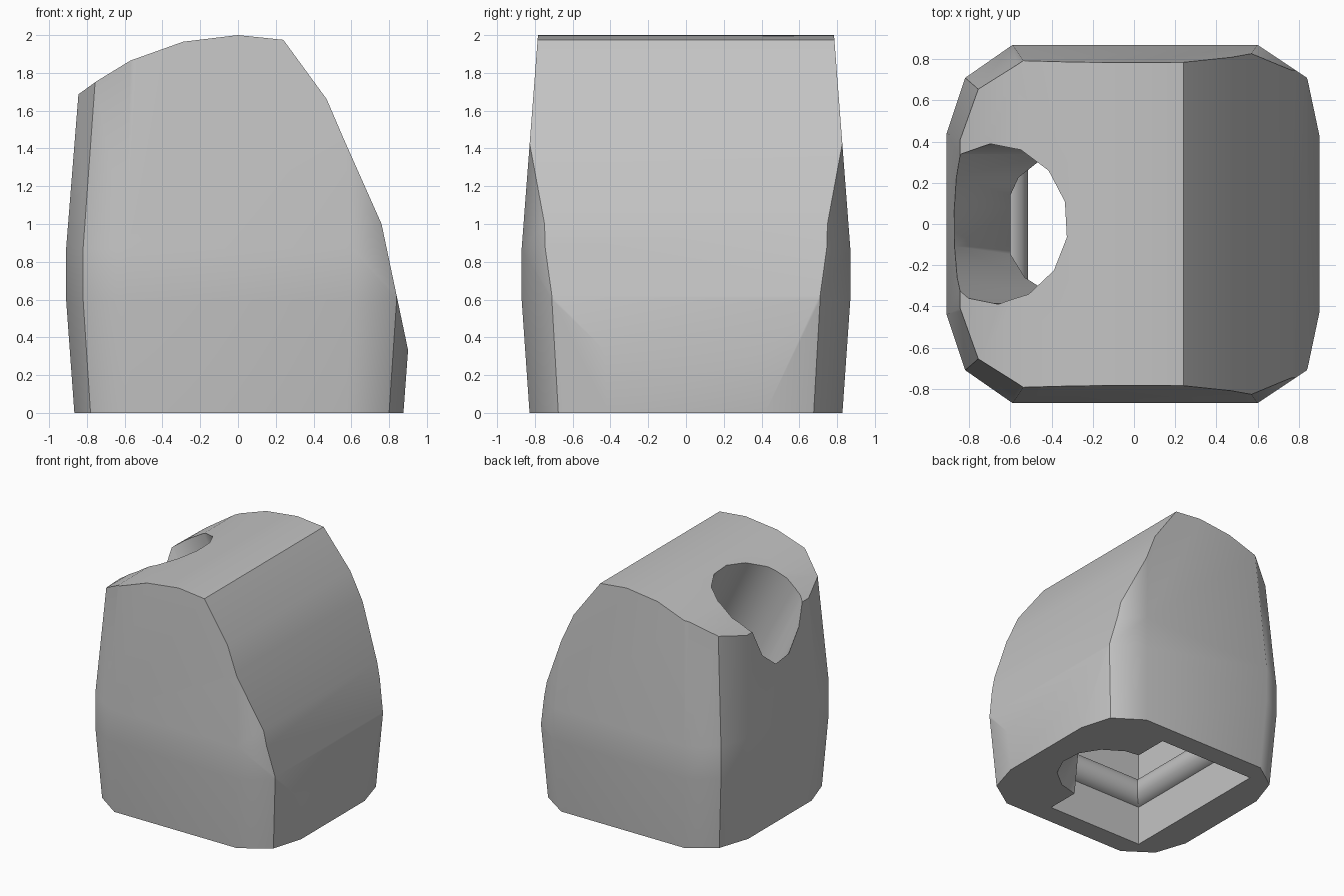
import bpy, bmesh, math
from mathutils import Vector

if "Cube" in bpy.data.objects:
    bpy.data.objects.remove(bpy.data.objects["Cube"])

grey = bpy.data.materials.new("plain grey")
grey.use_nodes = True
GREY = (0.55, 0.55, 0.55, 1)
grey.diffuse_color = GREY
grey.node_tree.nodes["Principled BSDF"].inputs["Base Color"].default_value = GREY


def loft(name, rings):
    """Closed solid through rings that share a point count."""
    bm = bmesh.new()
    loops = [[bm.verts.new(p) for p in ring] for ring in rings]
    n = len(loops[0])
    for a, b in zip(loops, loops[1:]):
        for i in range(n):
            j = (i + 1) % n
            bm.faces.new((a[i], a[j], b[j], b[i]))
    bm.faces.new(loops[0])
    bm.faces.new(loops[-1])
    bmesh.ops.recalc_face_normals(bm, faces=bm.faces)
    mesh = bpy.data.meshes.new(name)
    bm.to_mesh(mesh)
    bm.free()
    mesh.materials.append(grey)
    ob = bpy.data.objects.new(name, mesh)
    bpy.context.collection.objects.link(ob)
    return ob


def rod(name, start, end, radius, sides):
    """Straight prism with regular sides between two points."""
    start, end = Vector(start), Vector(end)
    axis = (end - start).normalized()
    side = axis.orthogonal().normalized()
    up = axis.cross(side)
    turns = [2 * math.pi * i / sides for i in range(sides)]
    return loft(name, [[c + radius * (math.cos(t) * side + math.sin(t) * up)
                        for t in turns] for c in (start, end)])


def activate(ob):
    bpy.ops.object.select_all(action='DESELECT')
    ob.select_set(True)
    bpy.context.view_layer.objects.active = ob


def cut(target, cutter, operation):
    mod = target.modifiers.new(cutter.name, 'BOOLEAN')
    mod.object, mod.operation, mod.solver = cutter, operation, 'EXACT'
    activate(target)
    bpy.ops.object.modifier_apply(modifier=mod.name)
    bpy.data.objects.remove(cutter)


# Body: chamfered twelve-sided section that bulges slightly at mid height
corner = [(0.60, 0.87), (0.84, 0.71), (0.92, 0.44)]
left = [(-0.91, 0.44), (-0.82, 0.71), (-0.59, 0.87)]
upper = corner[::-1] + left[::-1] 
upper = [corner[2], corner[1], corner[0], left[2], left[1], left[0]]
section = upper + [(x, -y) for x, y in reversed(upper)]
levels = [(0, 0.952), (0.6, 1), (0.87, 1), (2.1, 0.892)]
body = loft("body", [[(x * s, y * s, z) for x, y in section] for z, s in levels])

# Curved top and sloping side, trimmed by an extruded profile
profile = [(-1.2, -0.0), (1.2, 0), (0.99, 0), (0.905, 0.31), (0.84, 0.62), (0.76, 1.0),
           (0.56, 1.45), (0.47, 1.66), (0.24, 1.975), (0, 2), (-0.29, 1.965),
           (-0.57, 1.865), (-0.75, 1.755), (-0.84, 1.69), (-1.2, 1.4)]
profile = [(-1.2, -0.1), (1.01, -0.1)] + profile[3:]
cut(body, loft("trim", [[(x, y, z) for x, z in profile] for y in (-1, 1)]), 'INTERSECT')

# Underside pocket
PX0, PX1, PY = -0.6, 0.27, 0.66
cut(body, loft("pocket", [[(PX0, -PY, z), (PX1, -PY, z), (PX1, PY, z), (PX0, PY, z)]
                          for z in (-0.1, 0.85)]), 'DIFFERENCE')

# Slanted round hole from the top edge down to the underside
cut(body, rod("hole", (0.47, 0, -0.5), (-1.03, 0, 2.5), 0.39, 14), 'DIFFERENCE')

# Soft shading within the facets, crisp main edges
activate(body)
bpy.ops.object.shade_smooth_by_angle(angle=math.radians(36))
weighted = body.modifiers.new("weighted", 'WEIGHTED_NORMAL')
weighted.keep_sharp = True

# Rounded ribs along the pocket walls
RZ, RR, INSET = 0.44, 0.12, 0.03
ribs = [("side_rib", (PX0 - INSET, -PY, RZ), (PX0 - INSET, PY, RZ))]
for name, s in (("front_rib", -1), ("back_rib", 1)):
    y = s * (PY + INSET)
    ribs.append((name, (PX0, y, RZ), (PX1, y, RZ)))
for name, a, b in ribs:
    activate(rod(name, a, b, RR, 12))
    bpy.ops.object.shade_smooth_by_angle(angle=math.radians(36))
